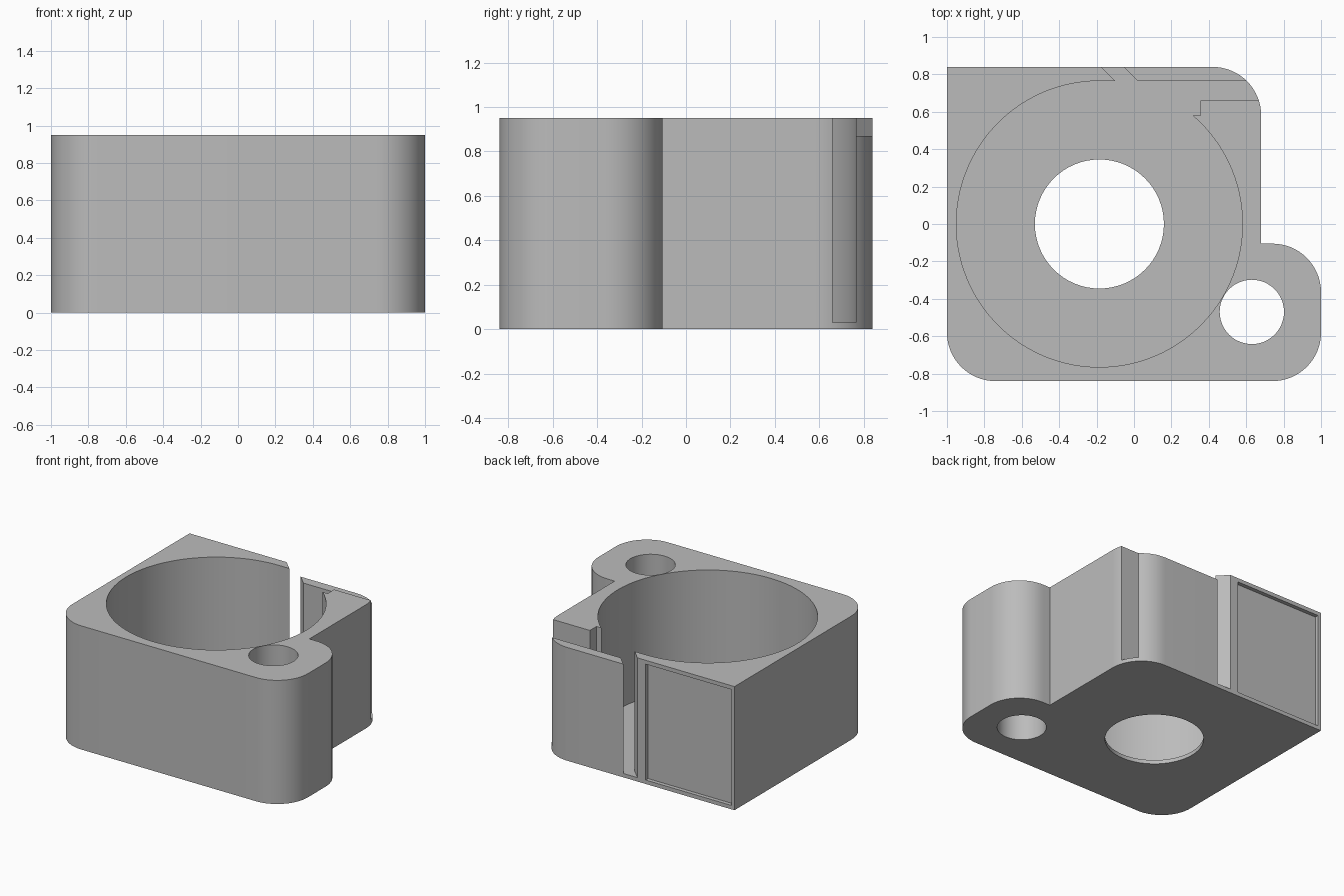
import bpy, bmesh
from math import pi, cos, sin, asin

cube = bpy.data.objects.get("Cube")
if cube:
    bpy.data.objects.remove(cube, do_unlink=True)

HEIGHT, FLOOR = 0.95, 0.03
BORE_X, BORE_R = -0.185, 0.765
CORNER = 0.26

grey = bpy.data.materials.new("plain grey")
grey.use_nodes = True
colour = (0.5, 0.5, 0.5, 1)
grey.diffuse_color = colour
grey.node_tree.nodes["Principled BSDF"].inputs["Base Color"].default_value = colour


def arc(cx, cy, r, start, end, steps):
    """Points along an arc, angles in radians."""
    angles = [start + (end - start) * i / steps for i in range(steps + 1)]
    return [(cx + r * cos(a), cy + r * sin(a)) for a in angles]


def circle(cx, cy, r, sides):
    return arc(cx, cy, r, 0, 2 * pi, sides)[:-1]


def prism(name, outline, z0, z1):
    """Extrude a closed outline from z0 to z1."""
    bm = bmesh.new()
    face = bm.faces.new([bm.verts.new((x, y, z0)) for x, y in outline])
    top = bmesh.ops.extrude_face_region(bm, geom=[face])["geom"]
    verts = [v for v in top if isinstance(v, bmesh.types.BMVert)]
    bmesh.ops.translate(bm, vec=(0, 0, z1 - z0), verts=verts)
    bmesh.ops.recalc_face_normals(bm, faces=bm.faces)
    mesh = bpy.data.meshes.new(name)
    bm.to_mesh(mesh)
    bm.free()
    mesh.materials.append(grey)
    obj = bpy.data.objects.new(name, mesh)
    bpy.context.collection.objects.link(obj)
    return obj


def rectangle(x0, x1, y0, y1):
    return [(x0, y0), (x1, y0), (x1, y1), (x0, y1)]


# Housing block with rounded corners, a square back corner and a side lug
r = CORNER
outline = [(-1, 0.84)]
outline += arc(-1 + r, -0.84 + r, r, pi, 1.5 * pi, 16)
outline += arc(1 - r, -0.84 + r, r, -pi / 2, 0, 16)
outline += arc(1 - r, -0.105 - r, r, 0, pi / 2, 16)
outline += [(0.68, -0.105)]
outline += arc(0.68 - r, 0.84 - r, r, 0, pi / 2, 16)
housing = prism("housing", outline, 0, HEIGHT)

# Chamber: round bore, side outlet channel and slanted slit through the back
lip = asin(0.58 / BORE_R)
chamber = [(0.8, 0.66), (0.355, 0.66), (0.355, 0.58)]
chamber += arc(BORE_X, 0, BORE_R, lip, -1.5 * pi, 96)
chamber += [(-0.10, BORE_R), (-0.255, 0.92), (-0.135, 0.92), (0.02, BORE_R), (0.8, BORE_R)]

cutters = [
    prism("chamber_cutter", chamber, FLOOR, 1.2),
    prism("floor_hole_cutter", circle(BORE_X, 0, 0.345, 64), -0.2, 0.2),
    prism("lug_hole_cutter", circle(0.63, -0.47, 0.172, 48), -0.2, 1.2),
    # The thin back wall stands lower than the rest
    prism("low_wall_cutter", rectangle(-0.07, 0.8, 0.7, 0.95), 0.87, 1.2),
    # Shallow panel on the back
    prism("back_panel_cutter", rectangle(-0.975, -0.245, 0.81, 0.95), 0.03, 0.92),
]

bpy.context.view_layer.objects.active = housing
for cutter in cutters:
    mod = housing.modifiers.new(cutter.name, "BOOLEAN")
    mod.operation = "DIFFERENCE"
    mod.solver = "EXACT"
    mod.object = cutter
    bpy.ops.object.modifier_apply(modifier=mod.name)
    bpy.data.objects.remove(cutter, do_unlink=True)

# Smooth the curved walls and keep the edges crisp
bpy.ops.object.select_all(action="DESELECT")
housing.select_set(True)
bpy.ops.object.shade_smooth_by_angle(angle=pi / 6)
